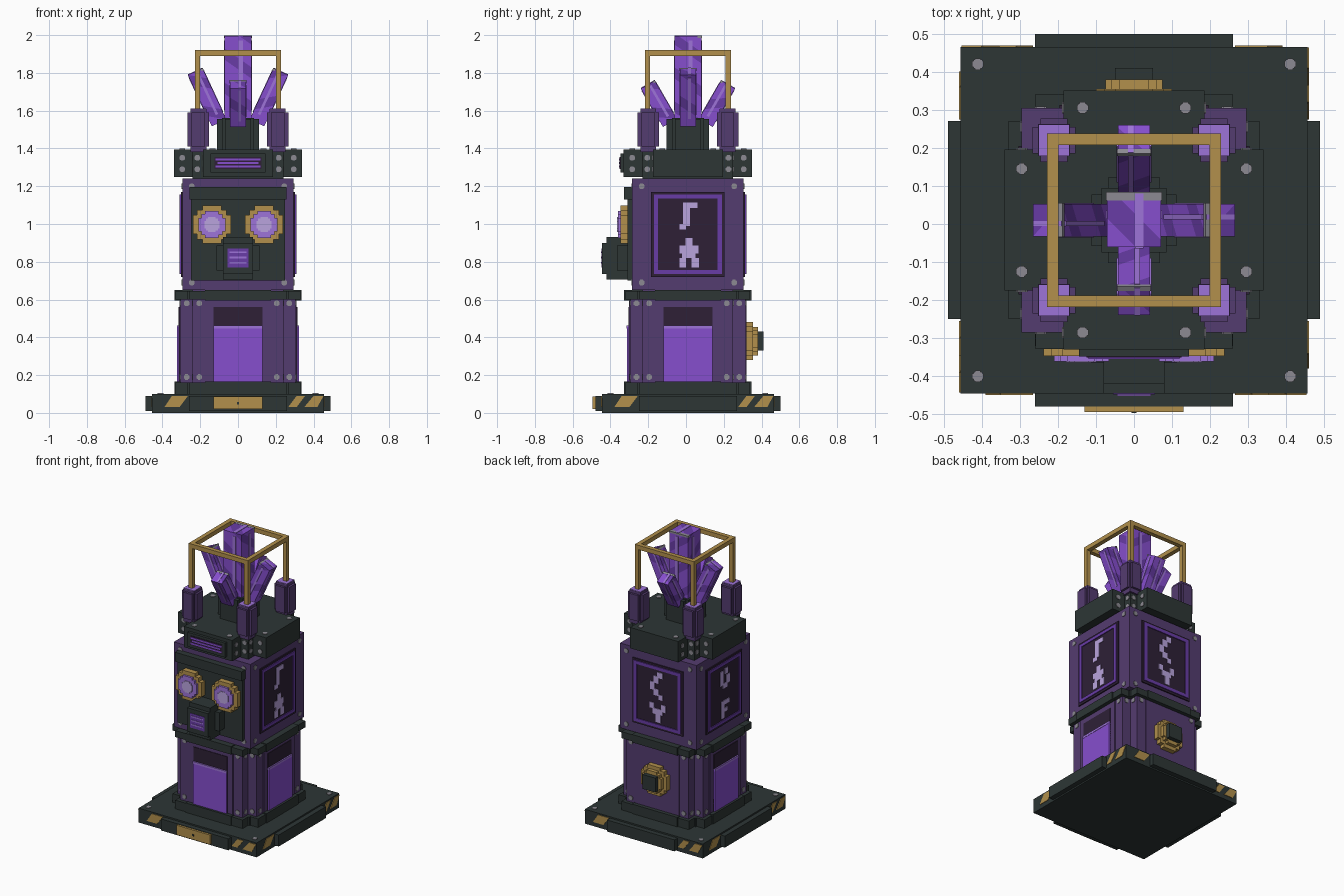
import bpy, bmesh, math
from mathutils import Matrix, Vector

if "Cube" in bpy.data.objects:
    bpy.data.objects.remove(bpy.data.objects["Cube"], do_unlink=True)

CY = 0.01            # the tower's axis sits slightly behind the origin
ALL = (0, 1, 2, 3)   # quarter turns: front, +x side, back, -x side


def material(name, rgb):
    lin = [((c / 255 + 0.055) / 1.055) ** 2.4 for c in rgb] + [1]
    m = bpy.data.materials.new(name)
    m.use_nodes = True
    m.diffuse_color = lin
    bsdf = next(n for n in m.node_tree.nodes if n.type == 'BSDF_PRINCIPLED')
    bsdf.inputs["Base Color"].default_value = lin
    return m


SLATE = material("dark slate", (45, 54, 53))
PURPLE = material("body purple", (84, 60, 112))
DARK = material("dark plum", (46, 32, 54))
BRIGHT = material("bright violet", (134, 78, 206))
DEEP = material("deep violet", (104, 60, 166))
LILAC = material("lilac", (158, 116, 216))
PALE = material("pale lilac", (186, 164, 222))
GOLD = material("brass", (178, 144, 76))
GREY = material("rivet grey", (140, 138, 146))


def rect(u0, u1, z0, z1):
    return [(u0, z0), (u1, z0), (u1, z1), (u0, z1)]


def stepped(u, z, r):
    """Stepped, nearly round outline."""
    quarter = [(r, r * .5), (r * .78, r * .5), (r * .78, r * .78), (r * .5, r * .78), (r * .5, r)]
    pts = []
    for c, s in ((1, 0), (0, 1), (-1, 0), (0, -1)):
        pts += [(u + a * c - b * s, z + a * s + b * c) for a, b in quarter]
    return pts


def box(u0, u1, d0, d1, z0, z1):
    return (rect(u0, u1, z0, z1), d0, d1)


def sym(u, d0, d1, z0, z1):
    return box(-u, u, d0, d1, z0, z1)


def finish(name, bm, mats):
    bmesh.ops.recalc_face_normals(bm, faces=bm.faces)
    mesh = bpy.data.meshes.new(name)
    bm.to_mesh(mesh)
    bm.free()
    for m in mats:
        mesh.materials.append(m)
    ob = bpy.data.objects.new(name, mesh)
    bpy.context.collection.objects.link(ob)
    return ob


def part(name, mat, prisms, turns=(0,), flat=False):
    """Extrude outlines outward from the axis (or upward if flat) on each chosen side."""
    bm = bmesh.new()
    for k in turns:
        mx = Matrix.Translation((0, CY, 0)) @ Matrix.Rotation(k * math.pi / 2, 4, 'Z')
        for pts, d0, d1 in prisms:
            rings = [[bm.verts.new(mx @ (Vector((u, v, d)) if flat else Vector((u, -d, v))))
                      for u, v in pts] for d in (d0, d1)]
            bm.faces.new(rings[0])
            bm.faces.new(rings[1])
            n = len(pts)
            for i in range(n):
                j = (i + 1) % n
                bm.faces.new((rings[0][i], rings[0][j], rings[1][j], rings[1][i]))
    return finish(name, bm, [mat])


def rivets(name, spots, turns=ALL, flat=False):
    """Spots are (u, z, surface distance)."""
    part(name, GREY, [(stepped(u, z, .015), d - .01, d + .004) for u, z, d in spots], turns, flat)


# Base plate with side strips, hazard stripes and badge
part("base_plate", SLATE, [sym(.455, -.455, .455, 0, .1)])
part("base_side_strips", SLATE, [sym(.26, .4, .489, .01, .09)], ALL)
part("base_badge", GOLD, [sym(.13, .45, .504, .02, .087)])
part("badge_screw", SLATE, [sym(.006, .5, .506, .045, .058)])
stripes = [(-.39, -.31, -.35, -.265), (.265, .31, .31, .355), (.35, .42, .40, .453)]
part("hazard_stripes", GOLD, [([(a, .03), (b, .03), (d, .09), (c, .09)], .45, .459)
                              for a, b, c, d in stripes], ALL)
rivets("base_rivets", [(.41, .41, .1)], ALL, True)

# Lower body: notched square column with trims
part("lower_core", PURPLE, [sym(.24, -.24, .24, .1, .65)])
part("lower_panels", PURPLE, [sym(.24, .2, .305, .1, .63), sym(.17, .2, .311, .15, .62)], ALL)
for name, z0, z1 in (("foot_trim", .1, .16), ("waist_trim", .6, .645)):
    part(name, SLATE, [sym(.27, -.27, .27, z0, z1), sym(.26, .2, .33, z0, z1),
                       sym(.175, .2, .337, z0 - .004, z1 + .006)], ALL)
rivets("lower_rivets", [(s * u, z, d) for s in (1, -1) for z in (.19, .58)
                        for u, d in ((.205, .305), (.272, .24))])

# Liquid windows on three sides
part("window_glass", DARK, [sym(.13, .25, .315, .16, .56)], (0, 1, 3))
part("window_liquid", BRIGHT, [sym(.13, .25, .322, .165, .455)], (0, 1, 3))
part("liquid_surface", LILAC, [sym(.13, .25, .324, .447, .462)], (0, 1, 3))

# Valve on the back
part("valve_ring", GOLD, [(stepped(0, .38, .1), .3, .345), (stepped(0, .38, .075), .3, .37)], (2,))
part("valve_knob", SLATE, [sym(.05, .3, .4, .33, .43)], (2,))

# Upper body with rune panels on three sides
part("upper_body", PURPLE, [sym(.295, -.295, .295, .65, 1.24)])
rivets("upper_rivets", [(s * u, z, .295) for s in (1, -1) for u, z in ((.245, .69), (.245, 1.2))])
SIDES = (1, 2, 3)
part("rune_panel", DARK, [sym(.195, .25, .303, .72, 1.17)], SIDES)
part("rune_border", DEEP, [box(-.18, .18, .29, .309, z, z + .022) for z in (.735, 1.135)] +
     [box(u, u + .022, .29, .309, .735, 1.157) for u in (-.18, .158)], SIDES)


def rune(name, turn, rects):
    part(name, PALE, [box(a, b, .295, .307, c, d) for a, b, c, d in rects], (turn,))


rune("right_rune", 1, [
    (-.025, .05, 1.085, 1.115), (-.025, .01, .99, 1.085), (-.045, -.01, .97, 1.0),
    (-.012, .025, .885, .925), (-.045, .055, .845, .885), (-.03, .04, .82, .845),
    (-.045, -.01, .77, .82), (.02, .06, .77, .82)])
rune("back_rune", 2, [
    (0, .04, 1.08, 1.12), (-.03, .01, 1.04, 1.09), (-.055, -.02, .99, 1.045),
    (-.03, .01, .955, 1.0), (.01, .04, .93, .965), (-.06, -.025, .86, .9),
    (.03, .065, .85, .9), (-.035, .04, .825, .865), (-.012, .025, .77, .83)])
rune("left_rune", 3, [
    (-.05, -.015, 1.0, 1.1), (-.02, .03, .975, 1.01), (.02, .055, 1.0, 1.06),
    (.0, .035, 1.07, 1.11), (-.04, -.005, .77, .89), (-.005, .05, .86, .89),
    (-.005, .03, .81, .835)])

# Face: plate, visor, eyes and snout
part("face_plate", SLATE, [sym(.25, .25, .32, .7, 1.19)])
part("face_visor", SLATE, [sym(.258, .25, .338, 1.13, 1.195)])
eyes = (-.138, .138)
part("eye_rims", GOLD, [(stepped(u, .997, .1), .3, .357) for u in eyes])
part("eye_lenses", LILAC, [(stepped(u, .997, .072), .3, .371) for u in eyes])
part("eye_pupils", PALE, [(stepped(u, .997, .04), .3, .374) for u in eyes])
part("snout", SLATE, [sym(.08, .3, .43, .705, .93), sym(.08, .3, .455, .735, .9),
                      sym(.113, .3, .375, .755, .885)])
part("snout_grille", DEEP, [sym(.055, .44, .458, .77, .87)])
part("snout_slats", LILAC, [sym(.045, .44, .461, z, z + .009) for z in (.79, .818, .846)])

# Shoulder block with speaker slot
part("shoulder_core", SLATE, [sym(.24, -.24, .24, 1.235, 1.395)])
part("shoulder_blocks", SLATE, [sym(.185, .2, .34, 1.25, 1.395)], ALL)
part("speaker_frame", SLATE, [sym(.145, .3, .358, 1.272, 1.372)])
part("speaker_slot", DARK, [sym(.125, .3, .361, 1.29, 1.355)])
part("speaker_bars", BRIGHT, [sym(.12 - .012 * (i % 2), .3, .364, z, z + .011)
                              for i, z in enumerate((1.298, 1.317, 1.336))])
rivets("shoulder_side_rivets", [(s * u, z, d) for s in (1, -1) for z in (1.29, 1.35)
                                for u, d in ((.295, .185), (.215, .24))])
rivets("shoulder_top_rivets", [(s * .135, -.295, 1.395) for s in (1, -1)], ALL, True)

# Corner posts carrying the brass cage
P = .21
part("corner_posts", PURPLE, [
    (rect(P - .042, P + .042, P - .042, P + .042), 1.38, 1.608),
    (rect(P - .057, P + .057, P - .035, P + .035), 1.41, 1.59),
    (rect(P - .035, P + .035, P - .057, P + .057), 1.41, 1.59)], ALL, True)
part("post_caps", LILAC, [(rect(P - .041, P + .041, P - .041, P + .041), 1.6, 1.612)], ALL, True)
part("cage_rods", GOLD, [(rect(.2, .228, .2, .228), 1.6, 1.9)], ALL, True)
part("cage_ring", GOLD, [sym(.228, .198, .228, 1.89, 1.92)], ALL)

# Crystal pedestal
part("pedestal", SLATE, [sym(.085, -.085, .085, 1.38, 1.56), sym(.068, .0, .112, 1.38, 1.555)], ALL)


def crystal(name, w, length, mx):
    """Square shard with slanted colour bands, light streaks and a pale tip edge."""
    bm = bmesh.new()

    def add(size, centre, index):
        r = bmesh.ops.create_cube(bm, size=1, matrix=Matrix.Translation(centre) @
                                  Matrix.Diagonal((*size, 1)))
        for f in {f for v in r["verts"] for f in v.link_faces}:
            f.material_index = index
    add((w, w, length), (0, 0, length / 2), 0)
    slant = Vector((.7, .7, 1))
    step = .06
    for k in range(-2, 10):
        bmesh.ops.bisect_plane(bm, geom=bm.verts[:] + bm.edges[:] + bm.faces[:],
                               plane_co=slant * (k * step / slant.length_squared), plane_no=slant)
    for f in bm.faces:
        if math.floor(f.calc_center_median().dot(slant) / step) % 3 == 1:
            f.material_index = 1
    s = w * .16
    add((s, w + .006, length * .8), (w * .1, 0, length * .55), 2)
    add((w + .006, s, length * .8), (0, w * .1, length * .55), 2)
    add((s, w * .98, .006), (w * .1, 0, length), 2)
    add((w + .004, s, .012), (0, w * .44, length - .005), 3)
    bm.transform(Matrix.Translation((0, CY, 0)) @ mx)
    finish(name, bm, [BRIGHT, DEEP, LILAC, GREY])


crystal("main_crystal", .142, .466, Matrix.Translation((0, 0, 1.53)))
names = ("front_crystal", "left_crystal", "back_crystal", "right_crystal")
for k, name in enumerate(names):
    base, tilt, length = ((.095, 30, .235), (.1, 25, .3))[k % 2]
    crystal(name, .085, length, Matrix.Rotation(k * math.pi / 2, 4, 'Z') @
            Matrix.Translation((0, -base, 1.535)) @ Matrix.Rotation(math.radians(tilt), 4, 'X'))
